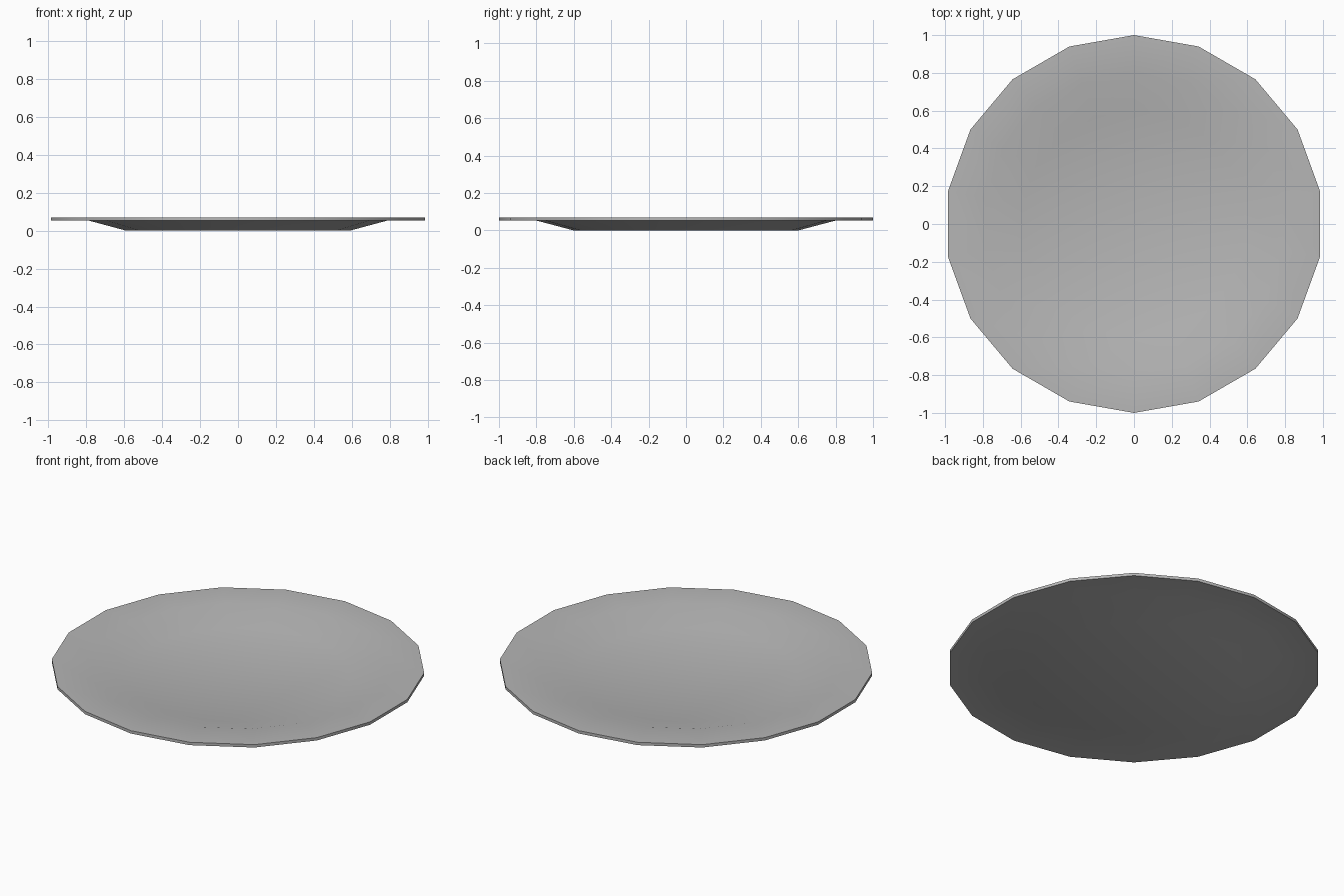
import bpy, bmesh, math

if "Cube" in bpy.data.objects:
    bpy.data.objects.remove(bpy.data.objects["Cube"])

SIDES = 18
# (radius, height): underside outwards, then over the rim and back inside
PROFILE = [(0.6, 0.0), (0.8, 0.053), (1.0, 0.053),
           (1.0, 0.07), (0.8, 0.07), (0.6, 0.017)]

# Plate: the profile swept round as a low-poly lathe
bm = bmesh.new()
rings = []
for r, z in PROFILE:
    ring = []
    for i in range(SIDES):
        a = math.pi / 2 + i * math.tau / SIDES
        ring.append(bm.verts.new((r * math.cos(a), r * math.sin(a), z)))
    rings.append(ring)
for lower, upper in zip(rings, rings[1:]):
    for i in range(SIDES):
        j = (i + 1) % SIDES
        bm.faces.new((lower[i], lower[j], upper[j], upper[i]))

# Flat base and dish floor
bm.faces.new(list(reversed(rings[0])))
bm.faces.new(rings[-1])
bmesh.ops.recalc_face_normals(bm, faces=bm.faces)

mesh = bpy.data.meshes.new("plate")
bm.to_mesh(mesh)
bm.free()
plate = bpy.data.objects.new("plate", mesh)
bpy.context.collection.objects.link(plate)

# Mid-grey glaze
glaze = bpy.data.materials.new("grey_glaze")
glaze.diffuse_color = (0.47, 0.47, 0.47, 1.0)
glaze.use_nodes = True
glaze.node_tree.nodes["Principled BSDF"].inputs["Base Color"].default_value = glaze.diffuse_color
mesh.materials.append(glaze)

# Soft dish, sharp rim edges
bpy.context.view_layer.objects.active = plate
plate.select_set(True)
bpy.ops.object.shade_smooth_by_angle(angle=math.radians(30))
